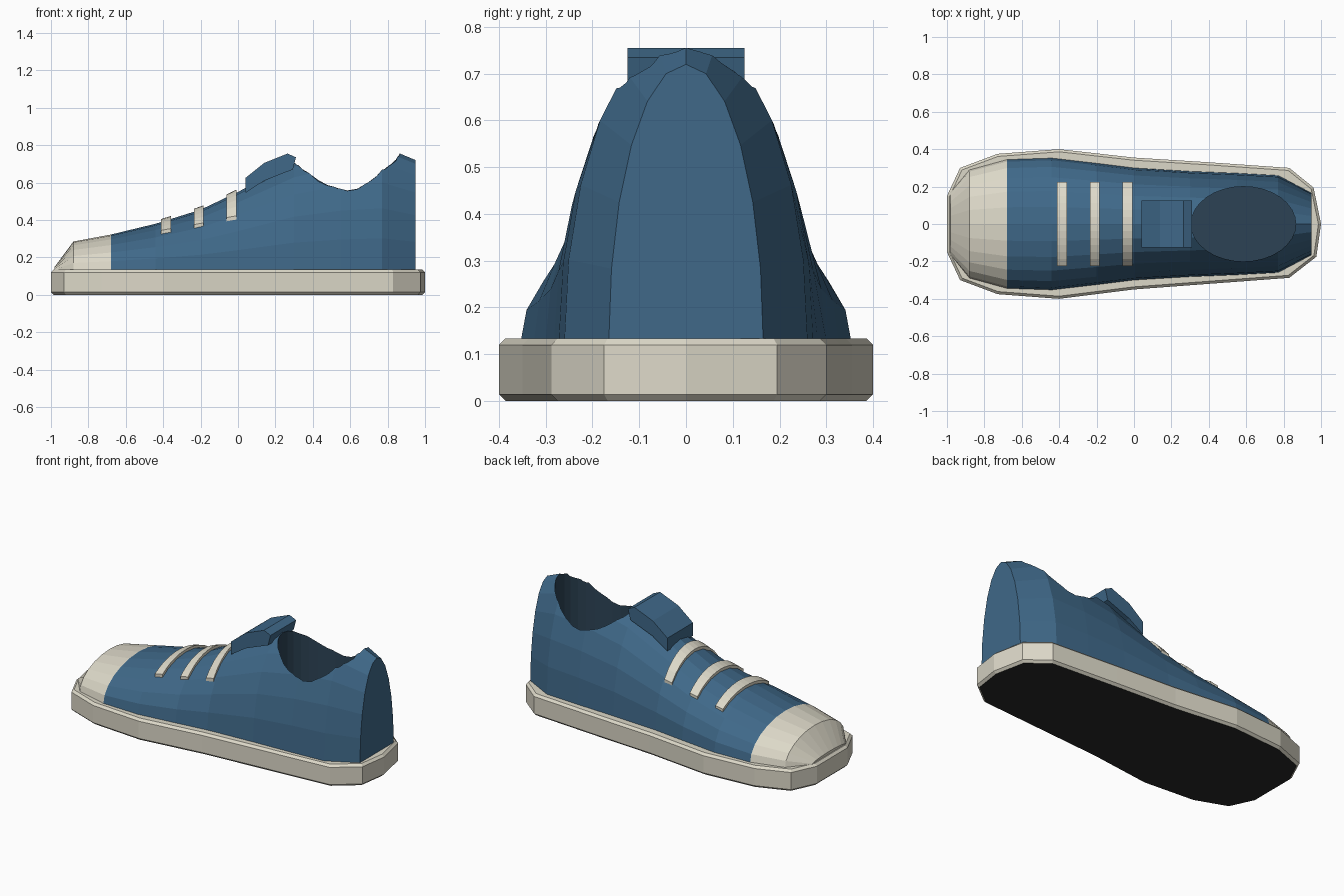
import bpy, bmesh, math

if "Cube" in bpy.data.objects:
    bpy.data.objects.remove(bpy.data.objects["Cube"])


def material(name, rgb):
    m = bpy.data.materials.new(name)
    m.diffuse_color = (*rgb, 1)
    m.use_nodes = True
    m.node_tree.nodes["Principled BSDF"].inputs["Base Color"].default_value = m.diffuse_color
    return m


BLUE = material("blue_canvas", (0.05, 0.14, 0.25))
DARK = material("dark_lining", (0.025, 0.055, 0.09))
CREAM = material("cream_rubber", (0.72, 0.69, 0.58))
TREAD = material("dark_tread", (0.02, 0.022, 0.02))


def make(name, verts, faces, mat):
    me = bpy.data.meshes.new(name)
    me.from_pydata(verts, [], faces)
    bm = bmesh.new()
    bm.from_mesh(me)
    bmesh.ops.recalc_face_normals(bm, faces=bm.faces)
    bm.to_mesh(me)
    bm.free()
    me.materials.append(mat)
    ob = bpy.data.objects.new(name, me)
    bpy.context.collection.objects.link(ob)
    return ob


def loft(name, rings, mat):
    """Skin closed rings of equal length and cap both ends."""
    n = len(rings[0])
    verts = [p for r in rings for p in r]
    faces = [(k * n + i, k * n + (i + 1) % n, (k + 1) * n + (i + 1) % n, (k + 1) * n + i)
             for k in range(len(rings) - 1) for i in range(n)]
    faces += [tuple(range(n)), tuple(range(len(verts) - n, len(verts)))]
    return make(name, verts, faces, mat)


def apply_mod(ob, mod):
    bpy.context.view_layer.objects.active = ob
    bpy.ops.object.modifier_apply(modifier=mod.name)


# Shoe sections: x, half width, top height
BASE = 0.13
SECTIONS = [(-0.98, 0.17, 0.15), (-0.88, 0.29, 0.285), (-0.68, 0.345, 0.322),
            (-0.44, 0.353, 0.38), (-0.2, 0.325, 0.455), (0.0, 0.30, 0.55),
            (0.3, 0.282, 0.705), (0.55, 0.272, 0.77), (0.77, 0.26, 0.795),
            (0.95, 0.165, 0.72)]


def section_at(x):
    for a, b in zip(SECTIONS, SECTIONS[1:]):
        if a[0] <= x <= b[0]:
            t = (x - a[0]) / (b[0] - a[0])
            return [p + (q - p) * t for p, q in zip(a, b)]


def arch(x, w, top):
    return [(x, w * math.cos(math.pi * i / 12), BASE + (top - BASE) * math.sin(math.pi * i / 12))
            for i in range(13)]


# Sole with chamfered rims and a dark tread underneath
outline = [(-1, -0.15), (-0.93, -0.30), (-0.73, -0.375), (-0.4, -0.40), (0, -0.35),
           (0.4, -0.32), (0.83, -0.288), (0.975, -0.175), (1, 0), (0.96, 0.195),
           (0.83, 0.30), (0.4, 0.33), (0, 0.355), (-0.4, 0.40), (-0.73, 0.375),
           (-0.93, 0.30), (-1, 0.15)]
sole = loft("sole", [[(x, y, z) for x, y in outline] for z in (0, 0.134)], CREAM)
bm = bmesh.new()
bm.from_mesh(sole.data)
rims = [e for e in bm.edges if abs(e.verts[0].co.z - e.verts[1].co.z) < 0.001]
bmesh.ops.bevel(bm, geom=rims, offset=0.014, segments=1, affect='EDGES')
for f in bm.faces:
    if f.calc_center_median().z < 0.001:
        f.material_index = 1
bm.to_mesh(sole.data)
bm.free()
sole.data.materials.append(TREAD)

# Toe cap and upper share the same arched sections
loft("toe_cap", [arch(*s) for s in SECTIONS[:3]], CREAM)
upper = loft("upper", [arch(*s) for s in SECTIONS[2:]], BLUE)

# Ankle opening: elliptical well cut into the upper
well = [(0.585 + 0.28 * math.cos(math.tau * i / 32), 0.2 * math.sin(math.tau * i / 32))
        for i in range(32)]
cutter = loft("ankle_cutter", [[(x, y, z) for x, y in well] for z in (0.18, 1.0)], DARK)
cutter.hide_render = True
mod = upper.modifiers.new("ankle_opening", 'BOOLEAN')
mod.operation = 'DIFFERENCE'
mod.solver = 'EXACT'
mod.material_mode = 'TRANSFER'
mod.object = cutter
apply_mod(upper, mod)
bpy.data.objects.remove(cutter)

# Tongue: bent slab rising in front of the opening
profile = [(0.04, 0.545), (0.04, 0.625), (0.14, 0.705), (0.265, 0.755),
           (0.31, 0.735), (0.293, 0.67), (0.14, 0.61)]
loft("tongue", [[(x, y, z) for x, z in profile] for y in (-0.125, 0.125)], BLUE)

# Laces: three bands hugging the upper
for k, cx in enumerate((-0.385, -0.21, -0.035)):
    rings = []
    for i in range(13):
        y = -0.225 + 0.45 * i / 12
        ring = []
        for dx, lift in ((-0.026, -0.012), (0.026, -0.012), (0.026, 0.016), (-0.026, 0.016)):
            _, w, top = section_at(cx + dx)
            z = BASE + (top - BASE) * math.sqrt(1 - (y / w) ** 2)
            ring.append((cx + dx, y, z + lift))
        rings.append(ring)
    loft(f"lace_{k + 1}", rings, CREAM)
